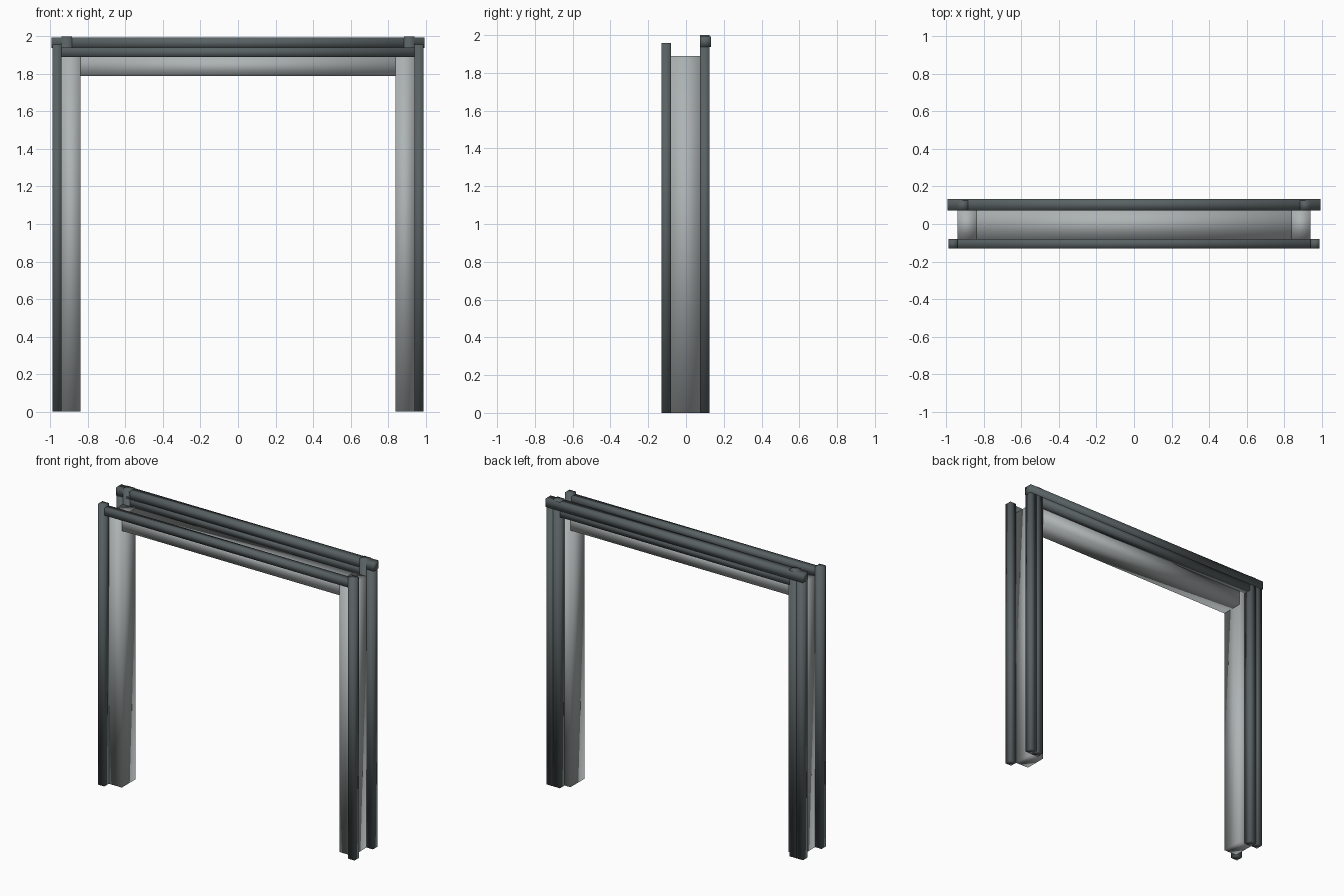
import bpy
import bmesh

cube = bpy.data.objects.get("Cube")
if cube:
    bpy.data.objects.remove(cube, do_unlink=True)


def make_material(name, color):
    mat = bpy.data.materials.new(name)
    mat.use_nodes = True
    mat.diffuse_color = color
    mat.node_tree.nodes["Principled BSDF"].inputs["Base Color"].default_value = color
    return mat


light_grey = make_material("light grey lining", (0.42, 0.45, 0.45, 1))
dark_grey = make_material("dark grey trim", (0.10, 0.12, 0.125, 1))


def box(name, xs, ys, zs, mat):
    """Softly shaded box spanning the given ranges."""
    bm = bmesh.new()
    bmesh.ops.create_cube(bm, size=1)
    for v in bm.verts:
        v.co = [r[0] + (c + 0.5) * (r[1] - r[0]) for c, r in zip(v.co, (xs, ys, zs))]
    for f in bm.faces:
        f.smooth = True
    mesh = bpy.data.meshes.new(name)
    bm.to_mesh(mesh)
    bm.free()
    mesh.materials.append(mat)
    obj = bpy.data.objects.new(name, mesh)
    bpy.context.collection.objects.link(obj)
    return obj


INNER, OUTER, EDGE = 0.84, 0.94, 0.99
POST = 0.885
LINING_Y = (-0.08, 0.073)
FRONT_Y = (-0.13, -0.08)
BACK_Y = (0.073, 0.125)

# Upright parts, one on each side
for side, s in (("left", 1), ("right", -1)):
    def upright(name, a, b, ys, top, mat):
        box(f"{side}_{name}", sorted((s * a, s * b)), ys, (0, top), mat)

    upright("jamb", INNER, OUTER, LINING_Y, 1.89, light_grey)
    upright("front_post", OUTER, EDGE, FRONT_Y, 1.957, dark_grey)
    upright("back_inner_post", POST, OUTER, BACK_Y, 2.0, dark_grey)
    upright("back_outer_post", OUTER, EDGE, BACK_Y, 1.94, dark_grey)

# Parts across the top
box("header", (-INNER, INNER), LINING_Y, (1.79, 1.89), light_grey)
box("front_beam", (-OUTER, OUTER), FRONT_Y, (1.89, 1.94), dark_grey)
box("back_lower_beam", (-POST, POST), BACK_Y, (1.89, 1.94), dark_grey)
box("back_top_beam", (-EDGE - 0.003, EDGE + 0.003), (0.073, 0.132), (1.937, 1.993), dark_grey)
